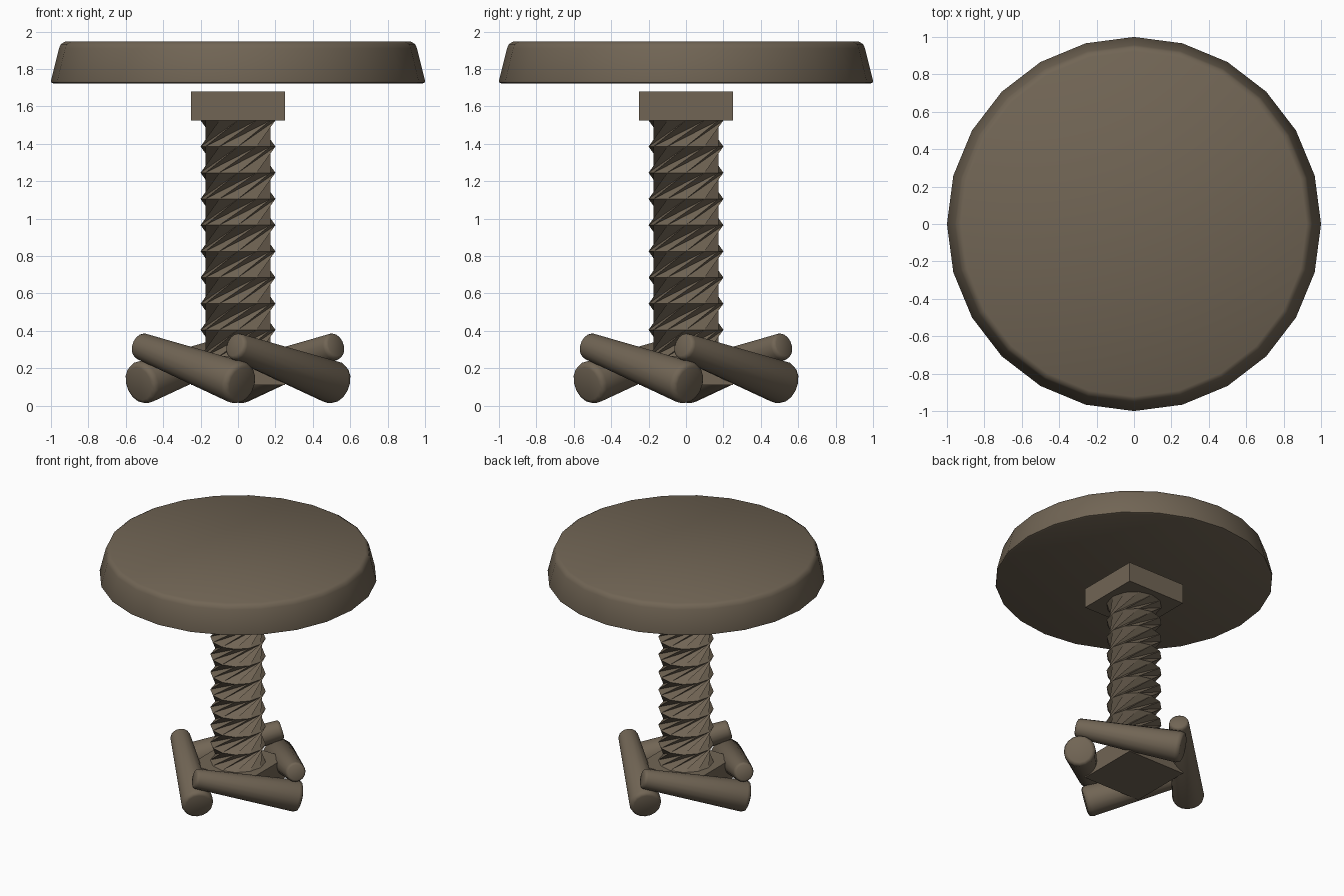
import bpy, bmesh, math
from mathutils import Vector, Matrix

if "Cube" in bpy.data.objects:
    bpy.data.objects.remove(bpy.data.objects["Cube"])

wood = bpy.data.materials.new("dark_brown")
wood.diffuse_color = (0.165, 0.13, 0.09, 1)
wood.use_nodes = True
wood.node_tree.nodes["Principled BSDF"].inputs["Base Color"].default_value = wood.diffuse_color


def finish(name, bm, smooth=False):
    bmesh.ops.recalc_face_normals(bm, faces=bm.faces)
    for f in bm.faces:
        f.smooth = smooth
    me = bpy.data.meshes.new(name)
    bm.to_mesh(me)
    bm.free()
    me.materials.append(wood)
    ob = bpy.data.objects.new(name, me)
    bpy.context.collection.objects.link(ob)
    if smooth:
        bpy.ops.object.select_all(action='DESELECT')
        bpy.context.view_layer.objects.active = ob
        ob.select_set(True)
        bpy.ops.object.shade_smooth_by_angle(angle=math.radians(50))
    return ob


def lathe(profile, sides, mat=Matrix()):
    """Capped solid of rings (radius, height), placed by a matrix."""
    bm = bmesh.new()
    rings = []
    for r, h in profile:
        rings.append([bm.verts.new(mat @ Vector((r * math.cos(2 * math.pi * i / sides),
                                                 r * math.sin(2 * math.pi * i / sides), h)))
                      for i in range(sides)])
    for a, b in zip(rings, rings[1:]):
        for i in range(sides):
            j = (i + 1) % sides
            bm.faces.new((a[i], a[j], b[j], b[i]))
    bm.faces.new(rings[0][::-1])
    bm.faces.new(rings[-1])
    return bm


# round tapered top
finish("seat", lathe([(0.985, 1.722), (0.998, 1.727), (1.0, 1.737), (0.957, 1.91),
                      (0.947, 1.933), (0.923, 1.947)], 24), True)

# square plates above and below the column
for name, z0, z1 in (("upper_plate", 1.525, 1.68), ("lower_plate", 0.11, 0.265)):
    bm = bmesh.new()
    bmesh.ops.create_cube(bm, size=1, matrix=Matrix.Translation((0, 0, (z0 + z1) / 2))
                          @ Matrix.Diagonal((0.5, 0.5, z1 - z0, 1)))
    finish(name, bm)

# twisted column: stacked 12-sided rings, each band turning 60 degrees
N, BANDS = 12, 9
bm = bmesh.new()
rings = [[bm.verts.new((0.2 * math.cos(i * math.tau / N), 0.2 * math.sin(i * math.tau / N),
                        0.265 + 0.14 * k)) for i in range(N)] for k in range(BANDS + 1)]
for a, b in zip(rings, rings[1:]):
    for i in range(N):
        p, q = a[i], a[(i + 1) % N]
        r, s = b[(i + 2) % N], b[(i + 3) % N]
        bm.faces.new((p, q, s))
        bm.faces.new((p, s, r))
bm.faces.new(rings[0][::-1])
bm.faces.new(rings[-1])
finish("screw_column", bm)

# four tapered feet in a pinwheel around the lower plate
thick, thin = Vector((0.01, -0.52, 0.12)), Vector((-0.515, 0.01, 0.317))
axis = thin - thick
L = axis.length
base = Matrix.Translation(thick) @ axis.to_track_quat('Z', 'Y').to_matrix().to_4x4()
for k in range(4):
    turn = Matrix.Rotation(k * math.pi / 2, 4, 'Z')
    finish("foot_%d" % (k + 1),
           lathe([(0.09, -0.012), (0.108, -0.004), (0.116, 0.02), (0.073, L - 0.012),
                  (0.069, L + 0.004), (0.056, L + 0.012)], 16, turn @ base), True)
